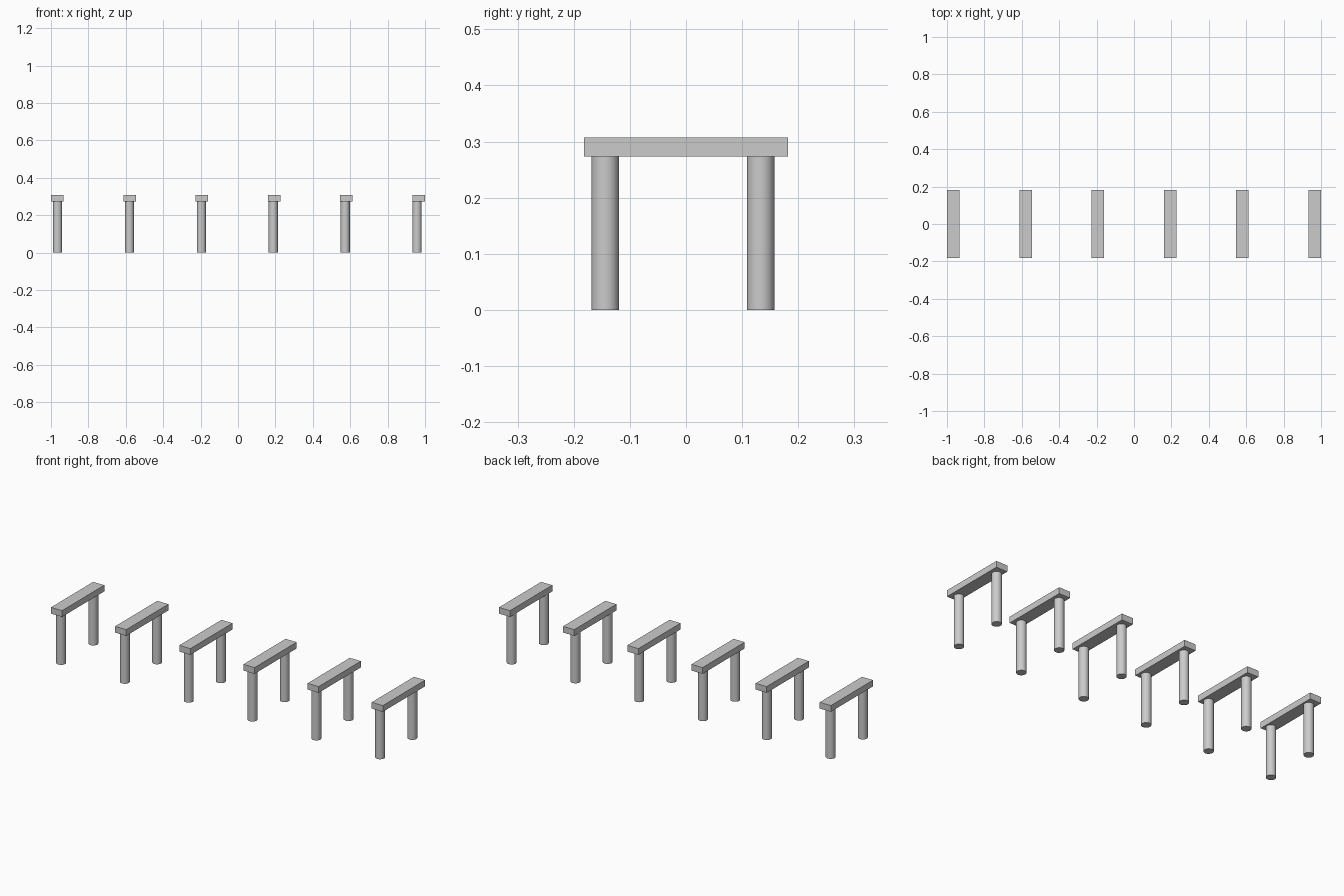
import bpy

if "Cube" in bpy.data.objects:
    bpy.data.objects.remove(bpy.data.objects["Cube"])

COUNT = 6
POST_R, POST_H = 0.0245, 0.274
BEAM = (0.067, 0.363, 0.034)


def add_post(name, x, y):
    bpy.ops.mesh.primitive_cylinder_add(vertices=32, radius=POST_R, depth=POST_H,
                                        location=(x, y, POST_H / 2))
    post = bpy.context.object
    post.name = name
    bpy.ops.object.shade_smooth_by_angle()


def add_beam(name, x):
    bpy.ops.mesh.primitive_cube_add(size=1, location=(x, 0, 0.273 + BEAM[2] / 2))
    beam = bpy.context.object
    beam.name = name
    beam.scale = BEAM
    bpy.ops.object.transform_apply(location=False, rotation=False, scale=True)


# Row of portal frames: a cross beam resting on two round posts
for i in range(COUNT):
    post_x = -0.965 + i * 0.3845
    add_post(f"front_post_{i + 1}", post_x, -0.144)
    add_post(f"back_post_{i + 1}", post_x, 0.133)
    add_beam(f"cross_beam_{i + 1}", -0.9665 + i * 0.3866)
